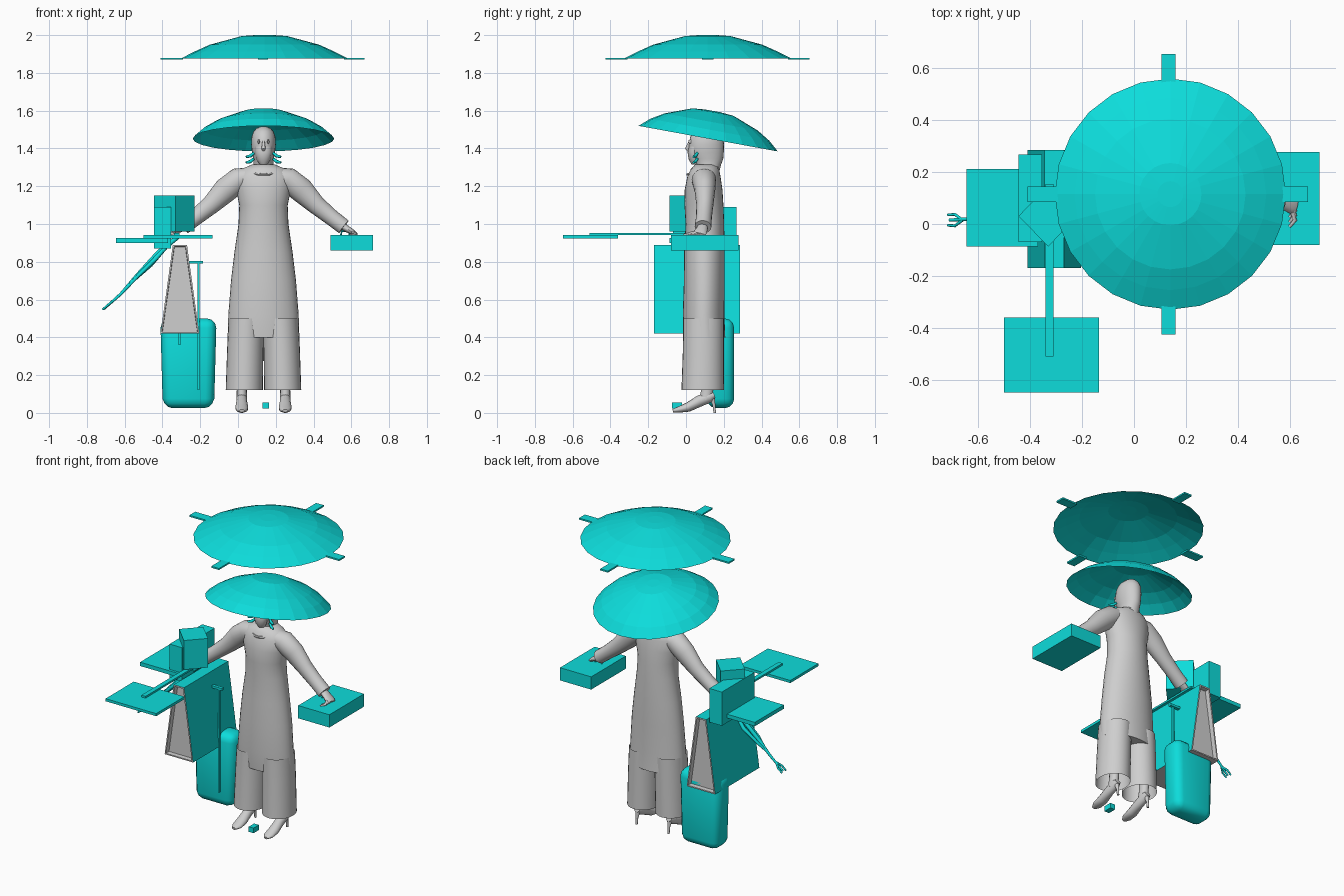
import bpy, bmesh, math
from mathutils import Vector, Matrix


def material(name, col):
    m = bpy.data.materials.new(name)
    m.diffuse_color = (*col, 1)
    return m


CYAN = material("cyan", (0.004, 0.72, 0.71))
GREY = material("light grey", (0.62, 0.62, 0.62))
CX = 0.135  # figure centre line


def finish(name, bm, mats, smooth=None):
    bmesh.ops.recalc_face_normals(bm, faces=bm.faces)
    me = bpy.data.meshes.new(name)
    bm.to_mesh(me)
    bm.free()
    ob = bpy.data.objects.new(name, me)
    bpy.context.collection.objects.link(ob)
    for m in mats:
        me.materials.append(m)
    if smooth:
        bpy.ops.object.select_all(action='DESELECT')
        ob.select_set(True)
        bpy.context.view_layer.objects.active = ob
        bpy.ops.object.shade_smooth_by_angle(angle=math.radians(smooth))
    return ob


def box(name, x0, x1, y0, y1, z0, z1, mat=CYAN, bevel=0):
    bm = bmesh.new()
    bmesh.ops.create_cube(bm, size=1)
    for v in bm.verts:
        v.co = Vector(((x0 + x1) / 2 + v.co.x * (x1 - x0),
                       (y0 + y1) / 2 + v.co.y * (y1 - y0),
                       (z0 + z1) / 2 + v.co.z * (z1 - z0)))
    if bevel:
        bmesh.ops.bevel(bm, geom=bm.edges[:], offset=bevel, segments=3,
                        profile=0.5, affect='EDGES')
    return finish(name, bm, [mat], 35 if bevel else None)


def tube(name, pts, mat=GREY, n=20, ref=(0, 1, 0), caps=True):
    """Elliptical rings (x, y, z, r1, r2) lofted along a path; r2 lies near ref."""
    bm = bmesh.new()
    ps = [Vector(p[:3]) for p in pts]
    rings = []
    for i, p in enumerate(pts):
        t = (ps[min(i + 1, len(ps) - 1)] - ps[max(i - 1, 0)]).normalized()
        if ref == (0, 1, 0) and abs(t.z) > 0.85:
            t = Vector((0, 0, math.copysign(1, t.z)))
        u = Vector(ref).cross(t).normalized()
        v = t.cross(u)
        r2 = p[4] if len(p) > 4 else p[3]
        rings.append([bm.verts.new(ps[i] + u * p[3] * math.cos(a) + v * r2 * math.sin(a))
                      for a in (2 * math.pi * k / n for k in range(n))])
    for a, b in zip(rings, rings[1:]):
        for k in range(n):
            bm.faces.new((a[k], a[(k + 1) % n], b[(k + 1) % n], b[k]))
    if caps:
        bm.faces.new(rings[0])
        bm.faces.new(rings[-1])
    return finish(name, bm, [mat], 50)


def dome(name, profile, loc, tilt=0, n=24):
    bm = bmesh.new()
    rings = [[bm.verts.new((r * math.cos(a), r * math.sin(a), z))
              for a in (2 * math.pi * k / n for k in range(n))] for r, z in profile]
    for a, b in zip(rings, rings[1:]):
        for k in range(n):
            bm.faces.new((a[k], a[(k + 1) % n], b[(k + 1) % n], b[k]))
    bm.faces.new(rings[-1])
    bm.transform(Matrix.Translation(loc) @ Matrix.Rotation(tilt, 4, 'X'))
    return finish(name, bm, [CYAN])


# floating canopy with four tabs
dome("canopy", [(0.445, 0), (0.37, 0.038), (0.29, 0.074), (0.12, 0.12), (0.05, 0.125)],
     (0.14, 0.115, 1.875))
box("tab_left", -0.41, -0.29, 0.085, 0.145, 1.87, 1.88)
box("tab_right", 0.56, 0.67, 0.085, 0.145, 1.87, 1.88)
box("tab_front", 0.105, 0.16, -0.425, -0.31, 1.87, 1.88)
box("tab_back", 0.105, 0.16, 0.54, 0.655, 1.87, 1.88)

# tilted wide hat
dome("hat", [(0.375, 0), (0.32, 0.048), (0.25, 0.09), (0.11, 0.143), (0.04, 0.149)],
     (CX, 0.117, 1.452), math.radians(-10.4))

# robe, trouser legs, head
tube("robe", [(CX, 0.10, 0.40, 0.19, 0.108), (CX, 0.093, 0.52, 0.186, 0.11),
              (CX, 0.097, 0.70, 0.172, 0.108), (CX, 0.097, 0.85, 0.154, 0.107),
              (CX, 0.10, 1.0, 0.132, 0.102), (CX, 0.095, 1.1, 0.128, 0.103),
              (CX, 0.093, 1.18, 0.145, 0.1), (CX, 0.095, 1.25, 0.152, 0.088),
              (CX, 0.10, 1.29, 0.12, 0.075), (CX, 0.105, 1.315, 0.06, 0.055)], n=32)
for s, side in ((-1, "left"), (1, "right")):
    tube("trouser_" + side, [(CX + s * 0.09, 0.093, 0.50, 0.094, 0.108),
                             (CX + s * 0.096, 0.092, 0.35, 0.096, 0.108),
                             (CX + s * 0.102, 0.088, 0.12, 0.098, 0.112)], n=28, caps=False)
    # high heeled shoes
    fx = CX + s * 0.115
    tube("ankle_" + side, [(fx, 0.12, 0.25, 0.035, 0.04), (fx, 0.115, 0.14, 0.026, 0.032),
                           (fx, 0.105, 0.07, 0.028, 0.036)], n=14)
    tube("shoe_" + side, [(fx, 0.15, 0.095, 0.015, 0.02), (fx, 0.125, 0.085, 0.03, 0.028),
                          (fx, 0.07, 0.062, 0.03, 0.028), (fx, 0.01, 0.03, 0.025, 0.034),
                          (fx, -0.04, 0.017, 0.016, 0.032), (fx, -0.07, 0.011, 0.008, 0.014)],
         n=14, ref=(1, 0, 0))
    tube("heel_" + side, [(fx, 0.135, 0.09, 0.018), (fx, 0.148, 0.04, 0.008),
                          (fx, 0.152, 0.0, 0.007)], n=10)
    # arms and hands
    def px(d):
        return CX + s * d
    tube("sleeve_" + side, [(px(0.07), 0.095, 1.25, 0.05, 0.06), (px(0.13), 0.095, 1.235, 0.065, 0.065),
                            (px(0.20), 0.10, 1.18, 0.066, 0.055), (px(0.28), 0.10, 1.10, 0.05, 0.045),
                            (px(0.36), 0.095, 1.035, 0.043, 0.042), (px(0.425), 0.09, 0.985, 0.042, 0.044)])
    tube("hand_" + side, [(px(0.40), 0.09, 1.0, 0.02, 0.025), (px(0.44), 0.085, 0.975, 0.018, 0.03),
                          (px(0.475), 0.075, 0.955, 0.014, 0.036), (px(0.49), 0.07, 0.945, 0.01, 0.03)], n=12)
    for k in range(4):
        y = 0.045 + k * 0.018
        tube("finger_%s_%d" % (side, k), [(px(0.475), y, 0.955, 0.009), (px(0.485), y - 0.03, 0.948, 0.008),
                                          (px(0.465), y - 0.055, 0.942, 0.006)], n=8, ref=(0, 0, 1))
    # small ear ornaments and eyes
    for k in range(2):
        z = 1.375 - k * 0.03
        tube("ornament_%s_%d" % (side, k), [(px(0.052), 0.06, z, 0.007), (px(0.07), 0.05, z - 0.015, 0.009),
                                            (px(0.092), 0.04, z - 0.02, 0.006)], CYAN, 8)
    tube("eye_" + side, [(px(0.025), 0.026, 1.436, 0.012, 0.006), (px(0.025), 0.012, 1.436, 0.007, 0.004)],
         n=10, ref=(1, 0, 0))

tube("hooded_head", [(CX, 0.115, 1.27, 0.06, 0.06), (CX, 0.12, 1.315, 0.052, 0.066),
                     (CX, 0.115, 1.345, 0.055, 0.082), (CX, 0.108, 1.38, 0.061, 0.092),
                     (CX, 0.108, 1.42, 0.065, 0.093), (CX, 0.11, 1.46, 0.063, 0.088),
                     (CX, 0.112, 1.49, 0.053, 0.072), (CX, 0.115, 1.508, 0.035, 0.05),
                     (CX, 0.115, 1.516, 0.012, 0.018)], n=24)
tube("chin", [(CX, 0.05, 1.315, 0.02, 0.02), (CX, 0.045, 1.34, 0.036, 0.03),
              (CX, 0.04, 1.38, 0.045, 0.032), (CX, 0.045, 1.41, 0.045, 0.03)], n=16)
tube("nose", [(CX, 0.02, 1.44, 0.006, 0.006), (CX, 0.008, 1.40, 0.011, 0.014),
              (CX, 0.014, 1.392, 0.008, 0.01)], n=10)
tube("collar", [(CX + 0.075 * math.cos(a), 0.09 + 0.082 * math.sin(a), 1.282 + 0.02 * math.sin(a), 0.007)
                for a in (2 * math.pi * k / 24 for k in range(25))], n=6, ref=(0, 0, 1))

# box bag held on the right, and block between the feet
box("hand_box", 0.49, 0.715, -0.08, 0.277, 0.86, 0.943)
tube("box_handle", [(0.545, 0.09, 0.943, 0.005), (0.55, 0.09, 0.963, 0.005),
                    (0.585, 0.09, 0.963, 0.005), (0.59, 0.09, 0.943, 0.005)], CYAN, 8)
box("floor_block", 0.13, 0.165, -0.075, -0.02, 0.022, 0.055)

# tapered bag: cyan slanted panels, recessed grey ends
bm = bmesh.new()
ends = []
for y in (-0.17, 0.285):
    ends.append([bm.verts.new((x, y, z)) for x, z in
                 ((-0.41, 0.42), (-0.205, 0.42), (-0.27, 0.89), (-0.345, 0.89))])
caps = [bm.faces.new(e) for e in ends]
for k in range(4):
    f = bm.faces.new((ends[0][k], ends[0][(k + 1) % 4], ends[1][(k + 1) % 4], ends[1][k]))
    f.material_index = 1 if k == 0 else 0
for f in caps:
    f.material_index = 1
bmesh.ops.recalc_face_normals(bm, faces=bm.faces)
bmesh.ops.inset_individual(bm, faces=caps, thickness=0.012)
bmesh.ops.inset_individual(bm, faces=caps, thickness=0.002, depth=-0.03)
finish("tapered_bag", bm, [CYAN, GREY])

# rolling case with pull handle
case = box("rolling_case", -0.41, -0.115, 0.11, 0.255, 0.025, 0.5, CYAN, 0.05)
for v in case.data.vertices:
    k = 1 - 0.18 * max(0, (0.2 - v.co.z) / 0.2) ** 2
    v.co.x = -0.2625 + (v.co.x + 0.2625) * k
for x in (-0.31, -0.21):
    box("case_rod", x - 0.005, x + 0.005, 0.1, 0.115, 0.36 if x < -0.3 else 0.12, 0.42 if x < -0.3 else 0.8)
box("case_grip", -0.265, -0.185, 0.098, 0.118, 0.79, 0.805)

# boxes and plates stacked on the left
bm = bmesh.new()
low, high = [[bm.verts.new((x, y, z)) for x, y in
              ((-0.33, -0.087), (-0.23, 0.02), (-0.345, 0.135), (-0.445, 0.03))] for z in (0.96, 1.15)]
bm.faces.new(low)
bm.faces.new(high)
for k in range(4):
    bm.faces.new((low[k], low[(k + 1) % 4], high[(k + 1) % 4], high[k]))
finish("turned_box", bm, [CYAN])
box("upright_box", -0.445, -0.355, -0.07, 0.267, 0.87, 1.09)
box("side_plate", -0.645, -0.37, -0.087, 0.212, 0.9, 0.925)
box("front_plate", -0.5, -0.135, -0.65, -0.36, 0.924, 0.941)
box("plate_handle", -0.34, -0.31, -0.51, 0.155, 0.941, 0.953)

# slanted grabber with forked arms and claw
tube("grabber_rod", [(-0.32, 0.06, 0.93, 0.012), (-0.42, 0.05, 0.85, 0.013), (-0.53, 0.03, 0.73, 0.012),
                     (-0.62, 0.02, 0.63, 0.008), (-0.71, 0.015, 0.55, 0.006)], CYAN, 10)
for s in (-1, 1):
    tube("grabber_arm", [(-0.37, 0.05, 0.89, 0.01), (-0.45 - s * 0.012, 0.045 + s * 0.025, 0.80 - s * 0.015, 0.012),
                         (-0.54 - s * 0.01, 0.03 + s * 0.02, 0.715 - s * 0.01, 0.009),
                         (-0.6, 0.022, 0.65, 0.006)], CYAN, 10)
    tube("grabber_claw", [(-0.66, 0.015, 0.595, 0.006), (-0.69, 0.015 + s * 0.022, 0.57, 0.006),
                          (-0.717, 0.015 + s * 0.02, 0.547, 0.005)], CYAN, 8)
